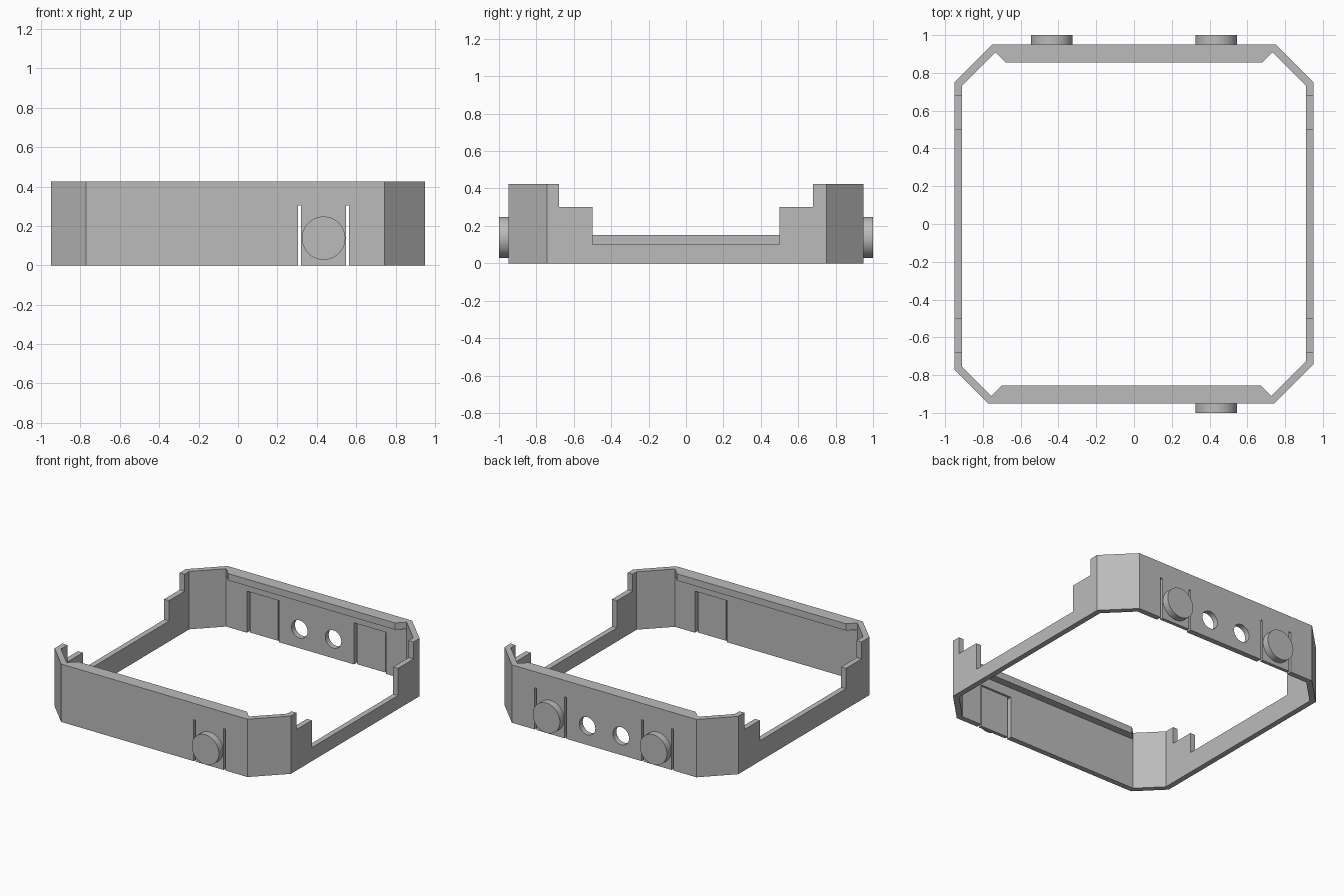
import bpy, bmesh
from math import radians
from mathutils import Matrix, Vector

if "Cube" in bpy.data.objects:
    bpy.data.objects.remove(bpy.data.objects["Cube"])

grey = bpy.data.materials.new("light_grey")
grey.use_nodes = True
COLOUR = (0.5, 0.5, 0.5, 1)
grey.diffuse_color = COLOUR
grey.node_tree.nodes["Principled BSDF"].inputs["Base Color"].default_value = COLOUR

HEIGHT, OUTER, WALL = 0.425, 0.95, 0.04
INNER = OUTER - WALL


def finish(name, bm):
    bmesh.ops.recalc_face_normals(bm, faces=bm.faces)
    mesh = bpy.data.meshes.new(name)
    bm.to_mesh(mesh)
    bm.free()
    mesh.materials.append(grey)
    obj = bpy.data.objects.new(name, mesh)
    bpy.context.collection.objects.link(obj)
    return obj


def prism(name, points, z0, z1):
    bm = bmesh.new()
    face = bm.faces.new([bm.verts.new((x, y, z0)) for x, y in points])
    top = bmesh.ops.extrude_face_region(bm, geom=[face])["geom"]
    bmesh.ops.translate(bm, vec=(0, 0, z1 - z0),
                        verts=[v for v in top if isinstance(v, bmesh.types.BMVert)])
    return finish(name, bm)


def box(name, x0, x1, y0, y1, z0, z1):
    return prism(name, [(x0, y0), (x1, y0), (x1, y1), (x0, y1)], z0, z1)


def cylinder(name, x, z, radius, y0, y1):
    bm = bmesh.new()
    place = Matrix.Translation((x, (y0 + y1) / 2, z)) @ Matrix.Rotation(radians(90), 4, "X")
    bmesh.ops.create_cone(bm, cap_ends=True, segments=64, radius1=radius,
                          radius2=radius, depth=abs(y1 - y0), matrix=place)
    return finish(name, bm)


def combine(target, other, operation="DIFFERENCE"):
    mod = target.modifiers.new("combine", "BOOLEAN")
    mod.operation, mod.object, mod.solver = operation, other, "EXACT"
    bpy.context.view_layer.objects.active = target
    bpy.ops.object.modifier_apply(modifier=mod.name)
    bpy.data.objects.remove(other)


def octagon(h, inset):
    # Corner cuts: front left end, front right end, back pair
    a, b, c = (cut - inset for cut in (0.178, 0.207, 0.2))
    return [(a - h, -h), (h - b, -h), (h, b - h), (h, h - c),
            (h - c, h), (c - h, h), (-h, h - c), (-h, a - h)]


# Eight-sided wall
inner_outline = octagon(INNER, 0.0234)
frame = prism("frame", octagon(OUTER, 0), 0, HEIGHT)
combine(frame, prism("cavity", inner_outline, -0.1, 0.6))

# Inward lips along the front and back rims
for side, i, j in ((-1, 0, 1), (1, 5, 4)):
    x0, x1 = inner_outline[i][0], inner_outline[j][0]
    lip = [(x0, side * (INNER + 0.02)), (x0, side * INNER),
           (x0 + 0.055, side * 0.855), (x1 - 0.055, side * 0.855),
           (x1, side * INNER), (x1, side * (INNER + 0.02))]
    combine(frame, prism("lip", lip, HEIGHT - 0.05, HEIGHT), "UNION")

# Stepped openings in the side walls, lower on the left
for side, low in ((1, 0.10), (-1, 0.15)):
    xs = sorted((side * 0.85, side * 1.1))
    combine(frame, box("upper_step", *xs, -0.68, 0.68, 0.30, 0.6))
    combine(frame, box("lower_step", *xs, -0.5, 0.5, low, 0.6))

# Flexible push tabs with round buttons
for name, x, side in (("front_button", 0.435, -1),
                      ("back_left_button", 0.435, 1),
                      ("back_right_button", -0.435, 1)):
    recess = sorted((side * 0.89, side * 0.925))
    through = sorted((side * 0.88, side * 1.05))
    combine(frame, box("tab_recess", x - 0.12, x + 0.12, *recess, -0.1, 0.305))
    for edge in (-0.122, 0.122):
        combine(frame, box("tab_slot", x + edge - 0.008, x + edge + 0.008,
                           *through, -0.1, 0.305))
    button = cylinder(name, x, 0.138, 0.11, side * 0.935, side * 1.0)
    bpy.ops.object.select_all(action="DESELECT")
    button.select_set(True)
    bpy.context.view_layer.objects.active = button
    bpy.ops.object.shade_smooth_by_angle(angle=radians(30))

# Round ports through the back wall
for x in (-0.137, 0.137):
    combine(frame, cylinder("port", x, 0.14, 0.065, 0.88, 1.05))
